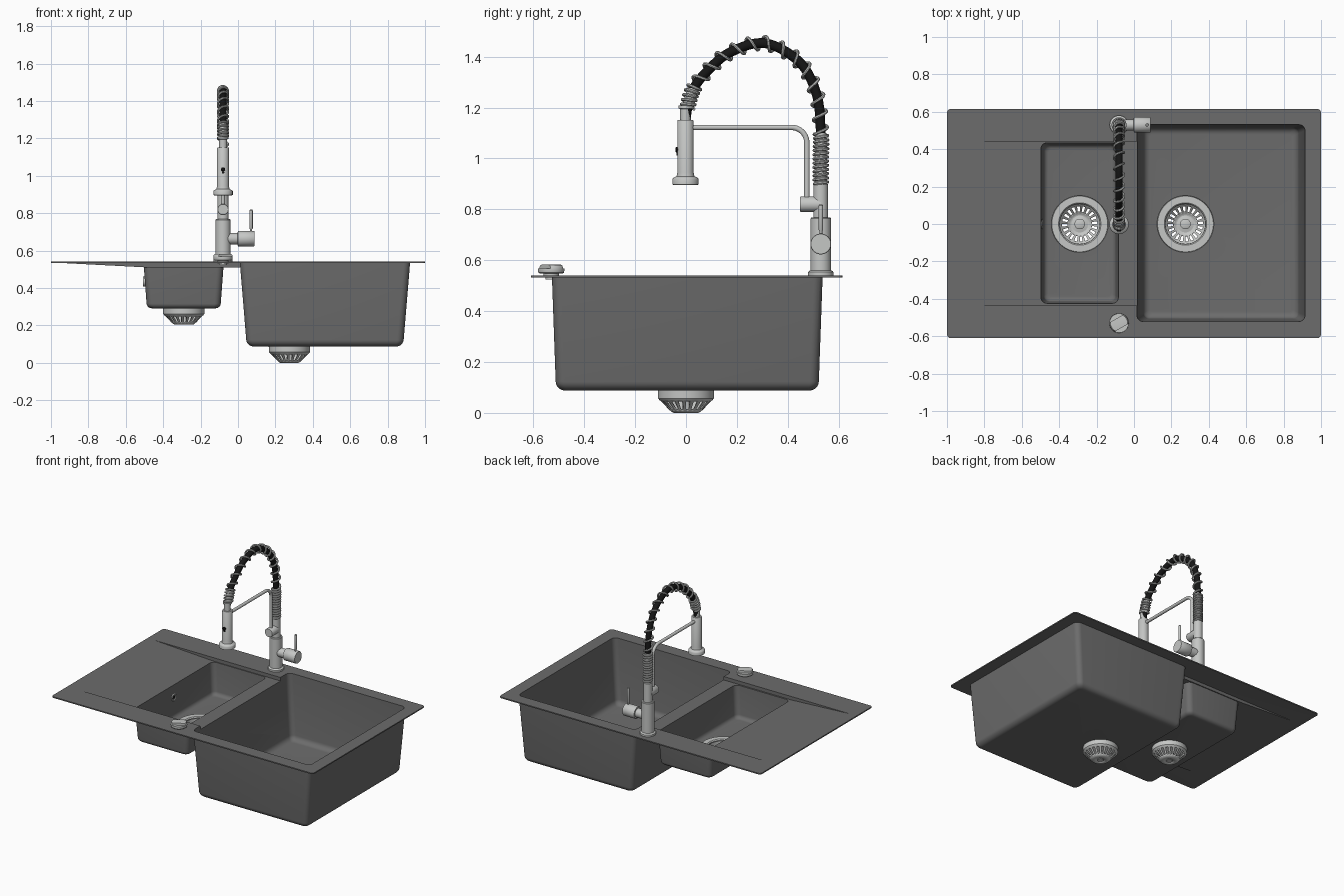
import bpy, bmesh, math
from mathutils import Vector

if "Cube" in bpy.data.objects:
    bpy.data.objects.remove(bpy.data.objects["Cube"])

def material(name, c):
    m = bpy.data.materials.new(name)
    m.diffuse_color = (*c, 1)
    m.use_nodes = True
    m.node_tree.nodes["Principled BSDF"].inputs["Base Color"].default_value = m.diffuse_color
    return m

STONE = material("dark grey composite", (0.15, 0.15, 0.15))
METAL = material("brushed steel", (0.56, 0.57, 0.56))
BLACK = material("black rubber", (0.008, 0.008, 0.008))

# ---------- helpers ----------
def loft(name, rings, mat, caps=True, skip=None):
    """Skin a list of equal-length closed rings; skip(row, col) leaves holes."""
    bm = bmesh.new()
    vs = [[bm.verts.new(p) for p in r] for r in rings]
    n = len(rings[0])
    for i in range(len(vs) - 1):
        for j in range(n):
            if skip and skip(i, j):
                continue
            k = (j + 1) % n
            bm.faces.new((vs[i][j], vs[i][k], vs[i + 1][k], vs[i + 1][j]))
    if caps:
        bm.faces.new(vs[0][::-1])
        bm.faces.new(vs[-1])
    bmesh.ops.recalc_face_normals(bm, faces=bm.faces)
    me = bpy.data.meshes.new(name)
    bm.to_mesh(me)
    bm.free()
    me.materials.append(mat)
    ob = bpy.data.objects.new(name, me)
    bpy.context.collection.objects.link(ob)
    return ob

def lathe(name, profile, origin, mat, axis=(0, 0, 1), n=40, **kw):
    """Turn (radius, height) pairs around an axis through origin."""
    q = Vector((0, 0, 1)).rotation_difference(Vector(axis))
    o = Vector(origin)
    rings = [[o + q @ Vector((r * math.cos(a), r * math.sin(a), h))
              for a in (2 * math.pi * j / n for j in range(n))] for r, h in profile]
    return loft(name, rings, mat, **kw)

def tube(name, pts, r, mat, n=12):
    """Round tube along a list of points."""
    pts = [Vector(p) for p in pts]
    tan = [(pts[min(i + 1, len(pts) - 1)] - pts[max(i - 1, 0)]).normalized() for i in range(len(pts))]
    u = tan[0].orthogonal().normalized()
    rings = []
    for i, p in enumerate(pts):
        if i:
            u = tan[i - 1].rotation_difference(tan[i]) @ u
        u = (u - tan[i] * u.dot(tan[i])).normalized()
        v = tan[i].cross(u)
        rings.append([p + r * (u * math.cos(a) + v * math.sin(a))
                      for a in (2 * math.pi * j / n for j in range(n))])
    return loft(name, rings, mat)

def round_rect(x0, x1, y0, y1, r, z, n=6):
    out = []
    for k, (cx, cy) in enumerate(((x1 - r, y1 - r), (x0 + r, y1 - r), (x0 + r, y0 + r), (x1 - r, y0 + r))):
        for i in range(n + 1):
            a = math.pi / 2 * (k + i / n)
            out.append((cx + r * math.cos(a), cy + r * math.sin(a), z))
    return out

def block(name, x0, x1, y0, y1, zb, zt, tx, ty, f, top, t=0.0):
    """Tapered bowl block with rounded floor edge, shrunk by wall thickness t."""
    rings = []
    for i in range(7):
        a = math.pi / 2 * i / 6
        ins, z = f * (1 - math.sin(a)) + t, zb + t + f * (1 - math.cos(a))
        k = (zt - z) / (zt - zb)
        rings.append(round_rect(x0 + tx * k + ins, x1 - tx * k - ins, y0 + ty * k + ins, y1 - ty * k - ins,
                                max(0.035 - ins * 0.5, 0.012), z))
    for z in (zt, top):
        rings.append(round_rect(x0 + t, x1 - t, y0 + t, y1 - t, 0.035 - t * 0.5, z))
    return loft(name, rings, STONE)

def prism(name, profile, y0, y1, mat=STONE):
    return loft(name, [[(x, y, z) for x, z in profile] for y in (y0, y1)], mat)

def boolean(a, b, op):
    m = a.modifiers.new("bool", 'BOOLEAN')
    m.operation, m.object, m.solver = op, b, 'EXACT'
    dg = bpy.context.evaluated_depsgraph_get()
    dg.update()
    me = bpy.data.meshes.new_from_object(a.evaluated_get(dg))
    a.modifiers.clear()
    a.data = me
    bpy.data.objects.remove(b)

# ---------- sink body ----------
BIG = (0.01, 0.92, -0.527, 0.537, 0.088, 0.535, 0.037, 0.016, 0.035)
SMALL = (-0.505, -0.076, -0.431, 0.441, 0.292, 0.535, 0.018, 0.012, 0.025)
DRAINS = ((0.275, 0.094), (-0.29, 0.298))

sink = loft("sink_body", [round_rect(-1, 1, -0.61, 0.615, 0.02, z) for z in (0.533, 0.541)], STONE)
for p in (BIG, SMALL):
    boolean(sink, block("outer", *p, 0.5365), 'UNION')
boolean(sink, prism("board_outer", [(-0.97, 0.5355), (-0.5, 0.511), (0.03, 0.511), (0.03, 0.5355)],
                    -0.441, 0.446), 'UNION')
boolean(sink, prism("board_cut", [(-0.95, 0.541), (-0.5, 0.517), (0.045, 0.517), (0.045, 0.57), (-0.95, 0.57)],
                    -0.435, 0.44), 'DIFFERENCE')
for p in (BIG, SMALL):
    boolean(sink, block("inner", *p, 0.575, 0.006), 'DIFFERENCE')
for x, z in DRAINS:
    boolean(sink, lathe("hole", [(0.106, -0.03), (0.106, 0.02)], (x, 0, z), STONE), 'DIFFERENCE')

# ---------- strainers ----------
for label, (x, z) in zip(("large", "small"), DRAINS):
    prof = [(0.15, 0.001), (0.148, 0.006), (0.114, 0.006), (0.109, 0.001), (0.108, -0.036), (0.103, -0.042),
            (0.096, -0.048), (0.065, -0.080), (0.056, -0.088), (0.048, -0.092), (0.02, -0.092)]
    basket = lathe(label + "_strainer", prof, (x, 0, z), METAL, n=80, caps=False,
                   skip=lambda i, j: i == 6 and j % 4 in (0, 1))
    basket.modifiers.new("thickness", 'SOLIDIFY').thickness = 0.004
    basket.modifiers["thickness"].offset = 0
    lathe(label + "_strainer_knob", [(0.045, -0.093), (0.045, -0.086), (0.016, -0.08), (0.013, -0.05),
          (0.028, -0.042), (0.028, -0.034), (0.02, -0.03)], (x, 0, z), METAL, n=32)

# ---------- overflow on the small bowl's left wall ----------
lathe("overflow_ring", [(0.02, -0.012), (0.026, -0.01), (0.026, 0.006), (0.021, 0.01), (0.016, 0.009),
      (0.013, 0.004)], (-0.497, 0, 0.435), METAL, axis=(1, 0, 0), n=28)
lathe("overflow_hole", [(0.012, 0), (0.012, 0.006)], (-0.497, 0, 0.435), BLACK, axis=(1, 0, 0), n=20)

# ---------- waste control knob ----------
KX, KY = -0.08, -0.53
knob = lathe("waste_knob", [(0.044, 0.547), (0.05, 0.551), (0.052, 0.56), (0.051, 0.574), (0.046, 0.581),
             (0.036, 0.583)], (KX, KY, 0), METAL)
for s in (-1, 1):                       # finger grips either side of a central bar
    cut = loft("grip", [[(x, s * y, z) for x, y in ((-0.1, 0.028), (0.1, 0.028), (0.1, 0.1), (-0.1, 0.1))]
                        for z in (0.568, 0.6)], METAL)
    cut.location, cut.rotation_euler = (KX, KY, 0), (0, 0, math.radians(30))
    boolean(knob, cut, 'DIFFERENCE')
lathe("waste_knob_stem", [(0.022, 0.524), (0.022, 0.532), (0.03, 0.532), (0.03, 0.55)], (KX, KY, 0), METAL, n=28)

# ---------- tap column ----------
TX, TY = -0.08, 0.53
lathe("tap_body", [(0.05, 0.538), (0.05, 0.553), (0.046, 0.558), (0.04, 0.56), (0.04, 0.764), (0.037, 0.768),
      (0.029, 0.768), (0.029, 0.897), (0.026, 0.9), (0.023, 0.9), (0.023, 1.1)], (TX, TY, 0), METAL)
lathe("mixer_barrel", [(0.03, 0), (0.03, 0.078), (0.039, 0.079), (0.041, 0.082), (0.041, 0.166), (0.039, 0.169)],
      (TX, TY, 0.664), METAL, axis=(1, 0, 0))
lathe("mixer_lever", [(0.006, 0.66), (0.006, 0.715), (0.009, 0.72), (0.009, 0.815), (0.006, 0.819)],
      (0.07, TY, 0), METAL, n=16)

# ---------- support arm ----------
lathe("arm_bracket", [(0.03, 0), (0.03, 0.079), (0.028, 0.082)], (TX, TY, 0.82), METAL, axis=(0, -1, 0))
bend = [(TX, 0.415 + 0.06 * math.sin(a), 1.062 + 0.06 * math.cos(a)) for a in (math.pi / 2 * i / 10 for i in range(11))]
tube("support_arm", [(TX, 0.0, 1.122)] + bend + [(TX, 0.475, 0.82)], 0.0105, METAL, 16)

# ---------- hose and spring ----------
key = [(.53, .87), (.53, .9), (.53, 1.0), (.53, 1.10), (.514, 1.25), (.447, 1.378), (.31, 1.453), (.173, 1.417),
       (.082, 1.342), (.027, 1.27), (.006, 1.20), (.0, 1.15), (.0, 1.10)]
path = []
for a, b, c, d in zip(key, key[1:], key[2:], key[3:]):
    for i in range(100):
        t = i / 100
        path.append(Vector([TX] + [0.5 * (2 * q + (r - p) * t + (2 * p - 5 * q + 4 * r - s) * t * t
                    + (3 * q - p - 3 * r + s) * t ** 3) for p, q, r, s in zip(a, b, c, d)]))
tube("hose", path[::8], 0.019, BLACK, 16)
coil, turn = [], 0.0
for p, q in zip(path, path[1:]):
    t = (q - p).normalized()
    side = Vector((0, -t.z, t.y))
    lower, upper = p.y > 0.5 and p.z < 1.10, p.y < 0.1 and p.z < 1.285
    turn += (q - p).length / (0.0165 if lower else 0.018 if upper else 0.062)
    if p.y < 0.1 and p.z < 1.2:
        break
    a = 2 * math.pi * turn
    coil.append(p + 0.027 * (side * math.cos(a) + Vector((math.sin(a), 0, 0))))
tube("spring", coil, 0.0062, METAL, 7)
d = Vector((0, 0.027 - 0.006, 0.07)).normalized()
lathe("hose_end_sleeve", [(0.023, 0), (0.023, 0.078)], (TX, 0.006, 1.2), METAL, axis=d, n=28)

# ---------- spray head ----------
lathe("spray_head", [(0.045, 0.895), (0.052, 0.898), (0.052, 0.918), (0.049, 0.923), (0.035, 0.93), (0.032, 0.945),
      (0.032, 1.148), (0.03, 1.151), (0.021, 1.151), (0.021, 1.195), (0.028, 1.197), (0.028, 1.208)],
      (TX, -0.002, 0), METAL)
lathe("spray_button", [(0.011, 0), (0.011, 0.036), (0.008, 0.039)], (TX, -0.002, 1.035), BLACK, axis=(0, -1, 0), n=20)
lathe("spray_button_lower", [(0.007, 0), (0.007, 0.035)], (TX, -0.002, 1.018), BLACK, axis=(0, -1, 0), n=16)

# ---------- smooth shading with sharp edges ----------
bpy.ops.object.select_all(action='DESELECT')
for ob in bpy.context.scene.objects:
    ob.select_set(True)
    bpy.context.view_layer.objects.active = ob
bpy.ops.object.shade_smooth_by_angle(angle=math.radians(35))
